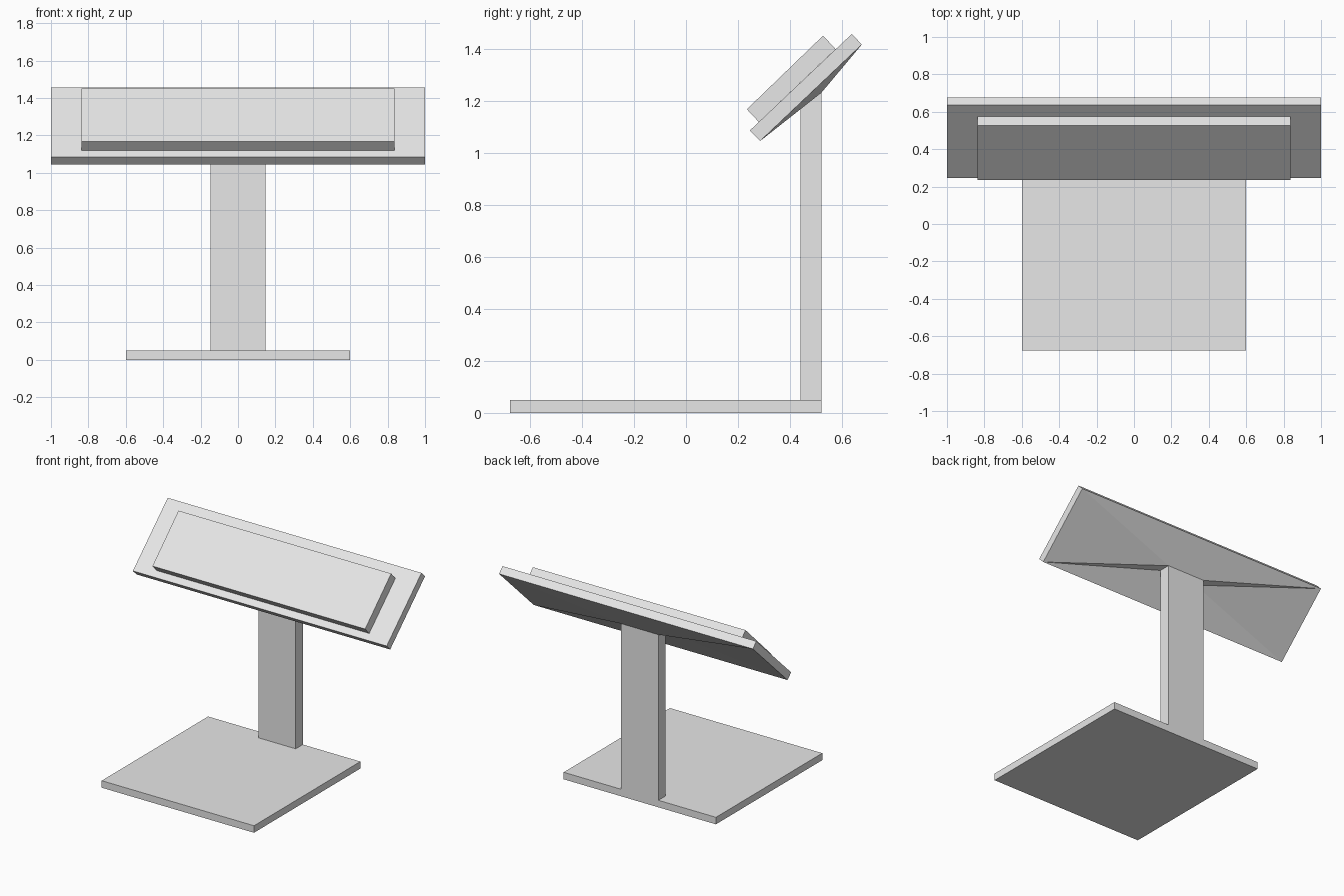
import bpy
import bmesh

if "Cube" in bpy.data.objects:
    bpy.data.objects.remove(bpy.data.objects["Cube"], do_unlink=True)

# One plain grey for the whole stand
grey = bpy.data.materials.new("light_grey")
grey.use_nodes = True
grey.diffuse_color = (0.8, 0.8, 0.8, 1)
grey.node_tree.nodes["Principled BSDF"].inputs["Base Color"].default_value = grey.diffuse_color


def finish(name, bm):
    bmesh.ops.recalc_face_normals(bm, faces=bm.faces)
    mesh = bpy.data.meshes.new(name)
    bm.to_mesh(mesh)
    bm.free()
    mesh.materials.append(grey)
    obj = bpy.data.objects.new(name, mesh)
    bpy.context.collection.objects.link(obj)
    return obj


def slab(name, half_width, profile):
    """Extrude a side profile of (y, z) points across x."""
    bm = bmesh.new()
    face = bm.faces.new([bm.verts.new((-half_width, y, z)) for y, z in profile])
    moved = bmesh.ops.extrude_face_region(bm, geom=[face])["geom"]
    verts = [v for v in moved if isinstance(v, bmesh.types.BMVert)]
    bmesh.ops.translate(bm, verts=verts, vec=(2 * half_width, 0, 0))
    return finish(name, bm)


def ring(bm, half_width, low, high):
    """Four corners: low edge right and left, then high edge left and right."""
    return [bm.verts.new((side * half_width, *point))
            for side, point in ((-1, low), (1, low), (1, high), (-1, high))]


def bridge(bm, a, b):
    for i in range(4):
        j = (i + 1) % 4
        bm.faces.new((a[i], a[j], b[j], b[i]))


# Flat foot
slab("base", 0.6, [(-0.677, 0), (0.52, 0), (0.52, 0.05), (-0.677, 0.05)])

# Raised plate on the tilted panel
slab("raised_plate", 0.838, [(0.28, 1.118), (0.575, 1.398), (0.527, 1.45), (0.234, 1.167)])

# Tilted panel whose back tapers into the upright post
bm = bmesh.new()
front = ring(bm, 1, (0.245, 1.085), (0.637, 1.456))
back = ring(bm, 1, (0.285, 1.045), (0.676, 1.416))
neck = ring(bm, 0.147, (0.44, 1.23), (0.52, 1.23))
foot = ring(bm, 0.147, (0.44, 0.05), (0.52, 0.05))
bm.faces.new(front)
bm.faces.new(foot)
bridge(bm, front, back)
bridge(bm, neck, foot)
# Upper and lower flares, then the creased side flares
for i, j in ((0, 1), (2, 3)):
    bm.faces.new((back[i], back[j], neck[j], neck[i]))
for a, b, c in ((back[1], neck[1], neck[2]), (back[1], neck[2], back[2]),
                (back[3], neck[3], neck[0]), (back[3], neck[0], back[0])):
    bm.faces.new((a, b, c))
finish("panel_and_post", bm)
